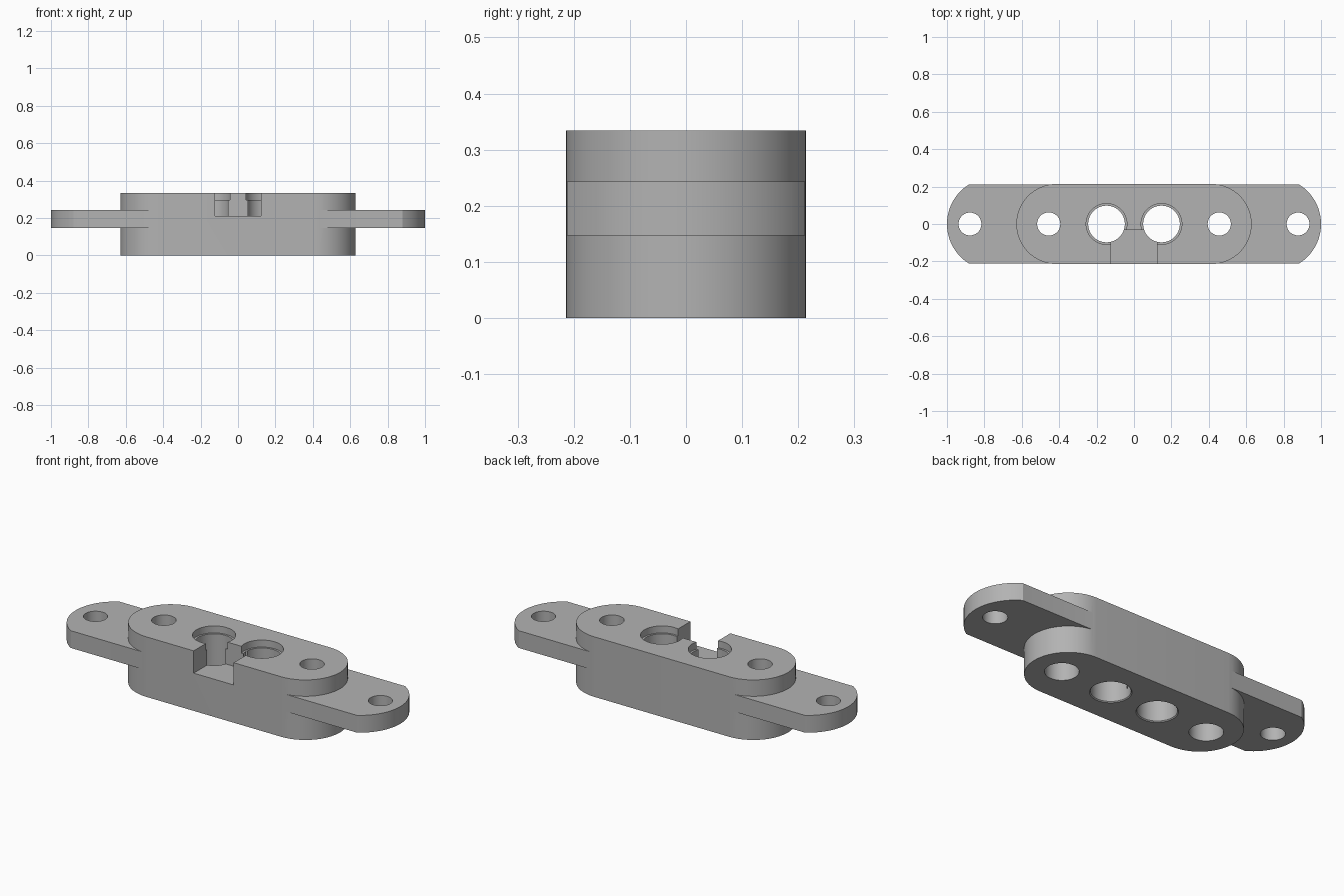
import bpy, bmesh, math

if "Cube" in bpy.data.objects:
    bpy.data.objects.remove(bpy.data.objects["Cube"])

W = 0.214          # half width of the body
H = 0.334          # body height

grey = bpy.data.materials.new("plain grey")
grey.diffuse_color = (0.45, 0.45, 0.45, 1)
grey.use_nodes = True
grey.node_tree.nodes["Principled BSDF"].inputs["Base Color"].default_value = grey.diffuse_color


def prism(name, outline, z0, z1, chamfer=0.0):
    """Extrude a closed outline upwards, optionally chamfering both rims."""
    bm = bmesh.new()
    low = [bm.verts.new((x, y, z0)) for x, y in outline]
    high = [bm.verts.new((x, y, z1)) for x, y in outline]
    n = len(outline)
    bm.faces.new(low[::-1])
    bm.faces.new(high)
    for i in range(n):
        j = (i + 1) % n
        bm.faces.new((low[i], low[j], high[j], high[i]))
    if chamfer:
        rims = [e for e in bm.edges if e.verts[0].co.z == e.verts[1].co.z]
        bmesh.ops.bevel(bm, geom=rims, offset=chamfer, segments=1, affect='EDGES')
    bmesh.ops.recalc_face_normals(bm, faces=bm.faces)
    mesh = bpy.data.meshes.new(name)
    bm.to_mesh(mesh)
    bm.free()
    mesh.materials.append(grey)
    ob = bpy.data.objects.new(name, mesh)
    bpy.context.collection.objects.link(ob)
    return ob


def arc(cx, r, a0, a1, n):
    """Points on an arc centred on the x axis, angles in degrees."""
    return [(cx + r * math.cos(math.radians(a0 + (a1 - a0) * i / n)),
             r * math.sin(math.radians(a0 + (a1 - a0) * i / n))) for i in range(n + 1)]


def combine(target, other, operation):
    """Boolean another solid into the target and drop it."""
    mod = target.modifiers.new(operation, 'BOOLEAN')
    mod.operation, mod.object, mod.solver = operation, other, 'EXACT'
    bpy.context.view_layer.objects.active = target
    bpy.ops.object.modifier_apply(modifier=mod.name)
    bpy.data.objects.remove(other)


def bore(target, x, r, z0, z1, r_low=None):
    """Cut a round hole; r_low flares its lower end."""
    cutter = prism("bore_cutter", arc(x, r, 0, 354.375, 63), z0, z1)
    if r_low:
        for v in cutter.data.vertices:
            if v.co.z < (z0 + z1) / 2:
                v.co.x = x + (v.co.x - x) * r_low / r
                v.co.y *= r_low / r
    combine(target, cutter, 'DIFFERENCE')


# Rounded central body with finely chamfered rims
end = 0.629 - W
body = prism("housing", arc(end, W, -90, 90, 32) + arc(-end, W, 90, 270, 32), 0, H, 0.004)

# Mounting ears with shallow arc ends
tab_w, tab_r = 0.2125, 0.249
half = math.degrees(math.asin(tab_w / tab_r))
for s in (1, -1):
    pts = arc(1 - tab_r, tab_r, -half, half, 24) + [(0.3, tab_w), (0.3, -tab_w)]
    ear = prism("ear", [(s * x, y) for x, y in pts], 0.147, 0.243)
    combine(body, ear, 'UNION')

# Front notch between the two large bores
notch = prism("notch_cutter", [(-0.123, -0.4), (0.123, -0.4), (0.123, -0.031), (-0.123, -0.031)],
              0.21, 0.5)
combine(body, notch, 'DIFFERENCE')

for s in (1, -1):
    # Large bores with a shallow top recess and a chamfered lower rim
    bore(body, s * 0.147, 0.098, -0.1, 0.5)
    bore(body, s * 0.147, 0.109, 0.295, 0.5)
    bore(body, s * 0.147, 0.098, -0.002, 0.005, 0.105)
    # Screw holes with deep recesses from below
    bore(body, s * 0.456, 0.062, -0.1, 0.5)
    bore(body, s * 0.456, 0.084, -0.1, 0.18)
    # Ear holes
    bore(body, s * 0.877, 0.061, -0.1, 0.5)

# Smooth curves, crisp edges
bpy.ops.object.select_all(action='DESELECT')
body.select_set(True)
bpy.context.view_layer.objects.active = body
bpy.ops.object.shade_smooth_by_angle(angle=math.radians(25))
